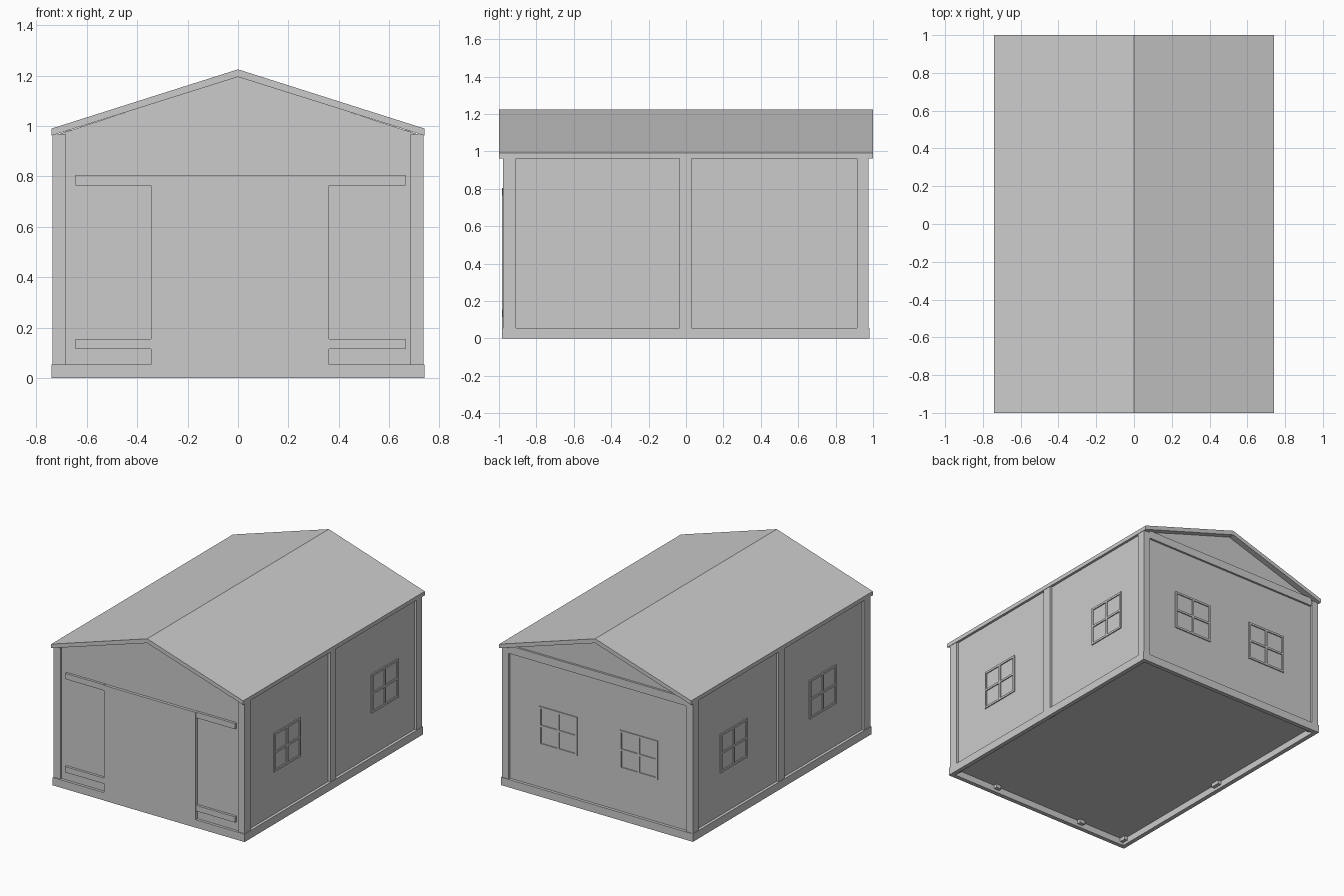
import bpy

if "Cube" in bpy.data.objects:
    bpy.data.objects.remove(bpy.data.objects["Cube"])


def mesh_object(name, verts, faces):
    me = bpy.data.meshes.new(name)
    me.from_pydata(verts, [], faces)
    me.update()
    ob = bpy.data.objects.new(name, me)
    bpy.context.collection.objects.link(ob)
    return ob


def prism(name, profile, y0, y1):
    """Extrude an x-z profile (counter-clockwise from the front) along y."""
    n = len(profile)
    verts = [(x, y, z) for y in (y0, y1) for x, z in profile]
    faces = [tuple(range(n)), tuple(reversed(range(n, 2 * n)))]
    faces += [(i, i + n, (i + 1) % n + n, (i + 1) % n) for i in range(n)]
    return mesh_object(name, verts, faces)


def box(name, xs, ys, zs):
    x0, x1 = sorted(xs)
    z0, z1 = sorted(zs)
    y0, y1 = sorted(ys)
    return prism(name, [(x0, z0), (x1, z0), (x1, z1), (x0, z1)], y0, y1)


# Gabled body with recessed walls and raised floor
prism("wall_body", [(-0.72, 0.045), (0.72, 0.045), (0.72, 0.965),
                    (0, 1.20), (-0.72, 0.965)], -0.965, 0.96)

# Pitched roof slab
prism("roof", [(-0.74, 0.962), (0, 1.195), (0.74, 0.962),
               (0.74, 0.99), (0, 1.225), (-0.74, 0.99)], -1.0, 1.0)

# Base rim boards
for s, side in ((-1, "left"), (1, "right")):
    box("base_" + side, (s * 0.74, s * 0.71), (-0.984, 0.98), (0, 0.055))
box("base_front", (-0.71, 0.71), (-0.984, -0.955), (0, 0.055))
box("base_back", (-0.71, 0.71), (0.95, 0.98), (0, 0.055))

# Corner and middle posts
for s, side in ((-1, "left"), (1, "right")):
    box("front_post_" + side, (s * 0.685, s * 0.736), (-0.978, -0.91), (0.02, 0.968))
    box("middle_post_" + side, (s * 0.685, s * 0.736), (-0.035, 0.03), (0.02, 0.968))
    box("back_post_" + side, (s * 0.685, s * 0.736), (0.915, 0.976), (0.02, 0.968))

# Beam across the back wall
box("back_beam", (-0.685, 0.685), (0.95, 0.974), (0.93, 0.985))

# Front door with its posts and sliding rails
box("door", (-0.345, 0.362), (-0.985, -0.955), (0, 0.803))
for x, side in ((-0.345, "left"), (0.362, "right")):
    box("door_post_" + side, (x - 0.02, x + 0.02), (-0.964, -0.93), (0.02, 0.8))
for x0, x1, side in ((-0.645, -0.345, "left"), (0.362, 0.665, "right")):
    for z, level in ((0.115, "lower"), (0.765, "upper")):
        box(f"{level}_rail_{side}", (x0, x1), (-0.982, -0.96), (z, z + 0.04))


# Windows: frame and cross bars raised slightly from the wall
def window(name, centre, place, half=0.147, z0=0.35, z1=0.62, bar=0.014):
    b = bar / 2
    zc = (z0 + z1) / 2
    for i, off in enumerate((-half + b, 0, half - b)):
        place(f"{name}_upright_{i}", (centre + off - b, centre + off + b), (z0, z1))
    for i, z in enumerate((z0 + b, zc, z1 - b)):
        for j, (lo, hi) in enumerate(((-half + bar, -b), (b, half - bar))):
            place(f"{name}_bar_{i}_{j}", (centre + lo, centre + hi), (z - b, z + b))


def on_side(s):
    return lambda n, span, zs: box(n, (s * 0.715, s * 0.727), span, zs)


def on_back(n, span, zs):
    return box(n, span, (0.955, 0.967), zs)


for c, pos in ((-0.49, "front"), (0.585, "back")):
    window("right_window_" + pos, c, on_side(1))
for c, pos in ((-0.475, "front"), (0.505, "back")):
    window("left_window_" + pos, c, on_side(-1))
for c, pos in ((-0.31, "left"), (0.31, "right")):
    window("back_window_" + pos, c, on_back)
